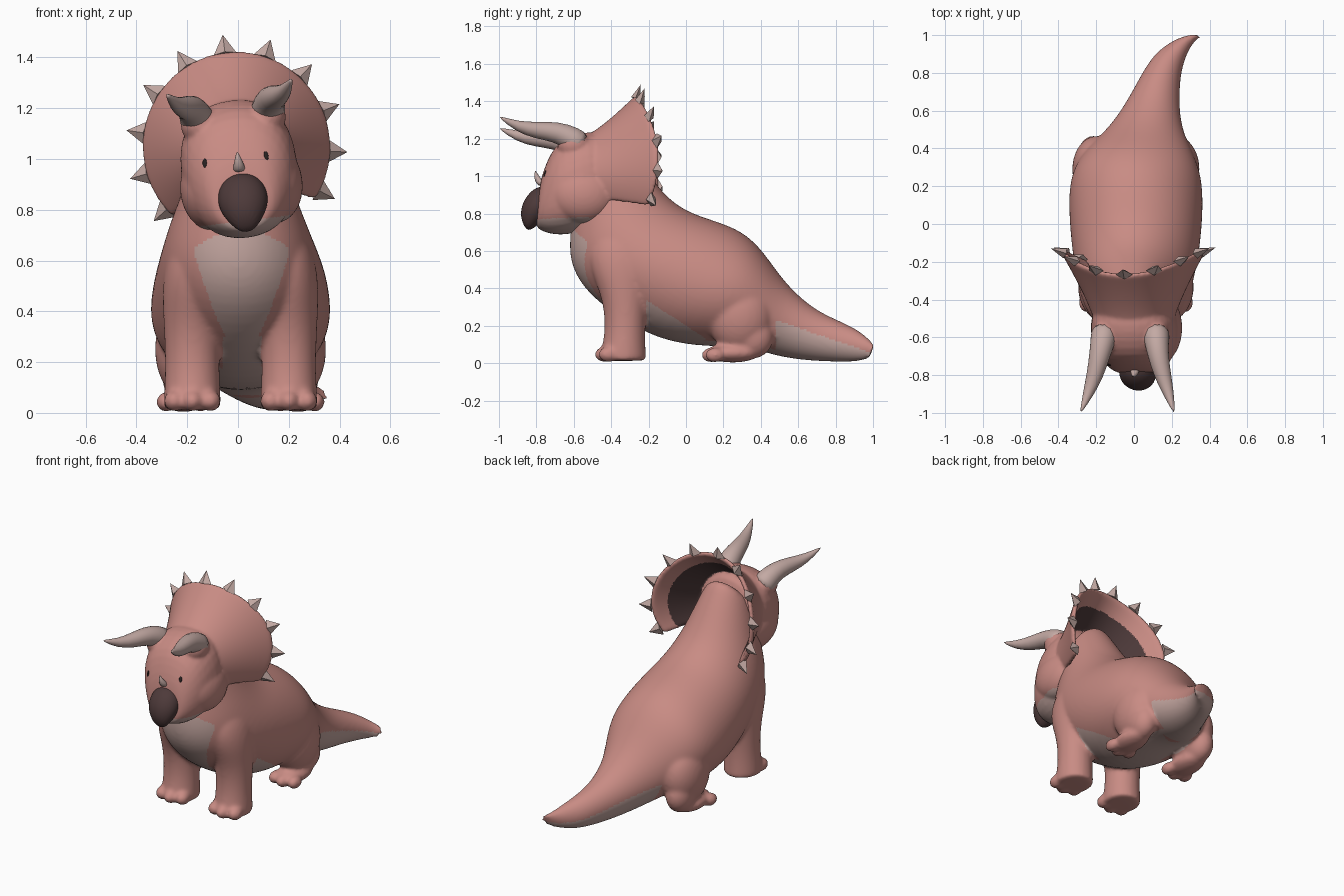
import bpy, bmesh, math
from mathutils import Vector, Matrix

if "Cube" in bpy.data.objects:
    bpy.data.objects.remove(bpy.data.objects["Cube"])


def material(name, rgb):
    m = bpy.data.materials.new(name)
    m.diffuse_color = (*rgb, 1)
    m.use_nodes = True
    m.node_tree.nodes["Principled BSDF"].inputs["Base Color"].default_value = m.diffuse_color
    return m


PINK = material("pink skin", (0.58, 0.26, 0.23))
CREAM = material("pale belly", (0.55, 0.38, 0.35))
HORN = material("horn", (0.55, 0.40, 0.37))
DARK = material("dark beak", (0.075, 0.042, 0.042))
BLACK = material("eye black", (0.02, 0.015, 0.015))

# the whole head leans slightly to one side
PIVOT = Matrix.Translation((0, 0, 1))
ROLL = PIVOT @ Matrix.Rotation(math.radians(-7), 4, 'Y') @ PIVOT.inverted()


def skin(bm, sections):
    """Skin a row of closed point loops and cap both ends."""
    loops = [[bm.verts.new(p) for p in sec] for sec in sections]
    n = len(loops[0])
    for a, b in zip(loops, loops[1:]):
        for i in range(n):
            j = (i + 1) % n
            bm.faces.new((a[i], a[j], b[j], b[i]))
    bm.faces.new(loops[0][::-1])
    bm.faces.new(loops[-1])


def loft(bm, rings, n=16, power=1.0):
    """Skin elliptical rings given as (centre, half axis u, half axis v)."""
    def bend(v):
        return math.copysign(abs(v) ** power, v)
    angs = [2 * math.pi * i / n for i in range(n)]
    skin(bm, [[c + u * bend(math.cos(a)) + v * bend(math.sin(a)) for a in angs] for c, u, v in rings])


def side_ring(ty, tz, by, bz, hw, cx=0.0):
    """Ring from its top and bottom point in the side view plus half width."""
    top, bot = Vector((cx, ty, tz)), Vector((cx, by, bz))
    return (top + bot) / 2, Vector((hw, 0, 0)), (top - bot) / 2


def flat_ring(x, y, z, rx, ry):
    return Vector((x, y, z)), Vector((rx, 0, 0)), Vector((0, ry, 0))


def ball(bm, c, r):
    m = Matrix.Translation(c) @ Matrix.Diagonal((*r, 1))
    bmesh.ops.create_uvsphere(bm, u_segments=20, v_segments=12, radius=1, matrix=m)


def finish(bm, name, mats, rule=None, subsurf=0, voxel=0, relax=8, smooth=True, matrix=None):
    """Make the object, bake its modifiers, then colour faces by a rule."""
    bmesh.ops.recalc_face_normals(bm, faces=bm.faces)
    me = bpy.data.meshes.new(name)
    bm.to_mesh(me)
    bm.free()
    ob = bpy.data.objects.new(name, me)
    bpy.context.collection.objects.link(ob)
    if subsurf:
        ob.modifiers.new("subsurf", 'SUBSURF').levels = subsurf
    if voxel:
        r = ob.modifiers.new("merge", 'REMESH')
        r.mode, r.voxel_size = 'VOXEL', voxel
        s = ob.modifiers.new("smooth", 'SMOOTH')
        s.factor, s.iterations = 0.5, relax
    deps = bpy.context.evaluated_depsgraph_get()
    ob.data = bpy.data.meshes.new_from_object(ob.evaluated_get(deps))
    ob.modifiers.clear()
    ob.data.materials.clear()
    for m in mats:
        ob.data.materials.append(m)
    for p in ob.data.polygons:
        p.use_smooth = smooth
        p.material_index = rule(p.center, p.normal) if rule else 0
    if matrix:
        ob.data.transform(matrix)
    ob.data.update()
    return ob


# body: neck, trunk and curved tail
bm = bmesh.new()
loft(bm, [side_ring(*r) for r in (
    (-.36, 1.24, -.58, .95, .13), (-.30, 1.18, -.60, .85, .17),
    (-.19, 1.01, -.62, .72, .22), (-.10, .89, -.635, .57, .275),
    (.02, .81, -.58, .42, .315, .005), (.15, .77, -.42, .27, .345, .01),
    (.28, .725, -.15, .11, .365, .01), (.37, .655, .12, .08, .36, .01),
    (.44, .565, .33, .085, .295, .02), (.54, .42, .47, .035, .195, .06),
    (.69, .285, .64, .01, .135, .105), (.83, .225, .80, .005, .102, .15),
    (.92, .18, .90, .005, .085, .20), (.98, .13, .955, .015, .06, .26),
    (1.01, .10, .98, .025, .042, .315), (1.0, .085, .985, .035, .018, .36))])
for s in (-1, 1):
    o = 0.01
    # front leg and toes
    loft(bm, [flat_ring(o + s * x, y, z, rx, ry) for x, y, z, rx, ry in (
        (.19, -.335, .012, .11, .12), (.19, -.335, .02, .115, .125), (.19, -.335, .06, .115, .122),
        (.19, -.325, .18, .107, .107), (.19, -.325, .35, .115, .122), (.185, -.34, .5, .128, .18),
        (.165, -.33, .65, .125, .2), (.13, -.30, .78, .09, .13))])
    for k in (-1, 0, 1):
        ball(bm, (o + s * .19 + k * .072, -.435 + abs(k) * .02, .047), (.042, .055, .042))
    # hind thigh, foot and toes
    ball(bm, (o + s * .21, .29, .25), (.13, .18, .20))
    ball(bm, (o + s * .225, .36, .14), (.085, .11, .115))
    ball(bm, (o + s * .225, .25, .055), (.09, .15, .052))
    for k in (-1, 0, 1):
        ball(bm, (o + s * .225 + k * .068, .135 + abs(k) * .02, .043), (.04, .055, .04))


def belly_rule(c, n):
    x, y, z = abs(c.x - .015), c.y, c.z
    if y < -.38 and .3 < z < .72 and n.y < 0:  # heart-shaped bib
        w = .185 * math.sqrt(max(0, (.72 - z) / .07)) if z > .62 else .06 + .125 * ((z - .3) / .32) ** .8
        return int(x < min(w, .185))
    if y < -.21:
        return int(x < .075 and z < .32)
    if y < .42:
        low = .33 - .65 * (y + .2)
        return int(z > .07 and z < low and y < .1 or z > .07 and n.z < -.6 and x < .14)
    return int(z < .24 - .34 * (y - .45) and (y > .48 or abs(c.x - .04) < .12))


finish(bm, "body", [PINK, CREAM], belly_rule, subsurf=2, voxel=.011, relax=12)


def frill_point(a, t, inset=0.0):
    """Point of the flaring frill at angle a, from head (t=0) to rim (t=1)."""
    c, s = math.cos(a), math.sin(a)
    k = t ** 1.25
    x = c * (.20 + .18 * k - .85 * inset)
    z = 1.0 + .05 * k + s * (.21 + .175 * k - .85 * inset)
    return Vector((x, -.55 + (.40 - .12 * s * s) * t + .5 * inset, z))


# neck frill shell, merged into the head below
A0, A1 = math.radians(-41), math.radians(221)
N, T = 48, 10
bm = bmesh.new()
skin(bm, [[frill_point(A0 + (A1 - A0) * i / N, j / T) for j in range(T + 1)] +
          [frill_point(A0 + (A1 - A0) * i / N, j / T, .03) for j in range(T, -1, -1)]
          for i in range(N + 1)])
# triangulate the curved end caps so they fill cleanly
bmesh.ops.triangulate(bm, faces=[f for f in bm.faces if len(f.verts) > 4])

# head with cheeks and brow bumps
loft(bm, [side_ring(*r) for r in (
    (-.785, .92, -.80, .74, .07), (-.775, .99, -.80, .715, .125),
    (-.745, 1.08, -.73, .685, .175), (-.70, 1.17, -.66, .68, .215),
    (-.62, 1.22, -.58, .69, .235), (-.53, 1.245, -.48, .74, .235),
    (-.45, 1.23, -.40, .80, .20), (-.40, 1.17, -.37, .85, .14))], power=.85)
for s in (-1, 1):
    ball(bm, (s * .125, -.55, .89), (.12, .19, .16))
    ball(bm, (s * .135, -.60, 1.15), (.075, .09, .075))


def head_rule(c, n):
    if c.z < .755 and c.y < -.5 and (n.z < -.35 or c.y < -.74):
        return 1  # pale jaw
    r = Vector((c.x, 0, c.z - 1.03))
    return 2 if c.y > -.48 and r.length < .30 and n.dot(r) < 0 and c.z > .84 else 0


head = finish(bm, "head_and_frill", [PINK, CREAM, DARK], head_rule, subsurf=1, voxel=.0095, relax=7)

# eyes laid on the face surface
for x in (-.132, .112):
    hit, loc, nor, _ = head.ray_cast((x, -2, 1.0), (0, 1, 0))
    bm = bmesh.new()
    ball(bm, (0, 0, 0), (.009, .018, .005))
    m = Matrix.Translation(loc) @ nor.to_track_quat('Z', 'Y').to_matrix().to_4x4()
    finish(bm, "eye", [BLACK], matrix=ROLL @ m)
head.data.transform(ROLL)

# beak
bm = bmesh.new()
loft(bm, [side_ring(*r) for r in (
    (-.74, .945, -.66, .85, .075), (-.80, .945, -.70, .81, .095), (-.85, .90, -.75, .765, .104),
    (-.882, .84, -.80, .73, .082), (-.885, .77, -.85, .695, .035))])
finish(bm, "beak", [DARK], subsurf=2, matrix=ROLL)

# spikes around the frill rim
bm = bmesh.new()
for i in range(11):
    a = A0 + (A1 - A0) * (i + .25) / 10.5
    d = Vector((math.cos(a), .35, math.sin(a))).normalized()
    tangent = Vector((-math.sin(a), 0, math.cos(a)))
    basis = Matrix((tangent, d.cross(tangent) * .6, d)).transposed().to_4x4()
    m = Matrix.Translation(frill_point(a, 1, .01) + d * .03) @ basis
    bmesh.ops.create_cone(bm, cap_ends=True, segments=4, radius1=.045, radius2=0, depth=.08, matrix=m)
finish(bm, "frill_spikes", [HORN], smooth=False, matrix=ROLL)

# brow horns
for s in (-1, 1):
    bm = bmesh.new()
    path = [(.135, -.55, 1.14, .078), (.142, -.61, 1.185, .07), (.155, -.69, 1.22, .058),
            (.18, -.80, 1.225, .047), (.215, -.90, 1.24, .03), (.25, -1.0, 1.29, .004)]
    rings = []
    for i, (x, y, z, r) in enumerate(path):
        p, q = path[max(i - 1, 0)], path[min(i + 1, len(path) - 1)]
        d = Vector((s * (q[0] - p[0]), q[1] - p[1], q[2] - p[2])).normalized()
        u = d.cross(Vector((0, 0, 1))).normalized()
        rings.append((Vector((s * x, y, z)), u * r, u.cross(d) * r))
    loft(bm, rings, n=12)
    finish(bm, "brow_horn", [HORN], subsurf=1, matrix=ROLL)

# small nose horn
bm = bmesh.new()
loft(bm, [flat_ring(*r) for r in ((0, -.765, .945, .028, .03), (0, -.785, .975, .023, .024),
                                  (0, -.80, 1.0, .014, .014), (0, -.805, 1.03, .002, .002))], n=10)
finish(bm, "nose_horn", [HORN], subsurf=1, matrix=ROLL)
